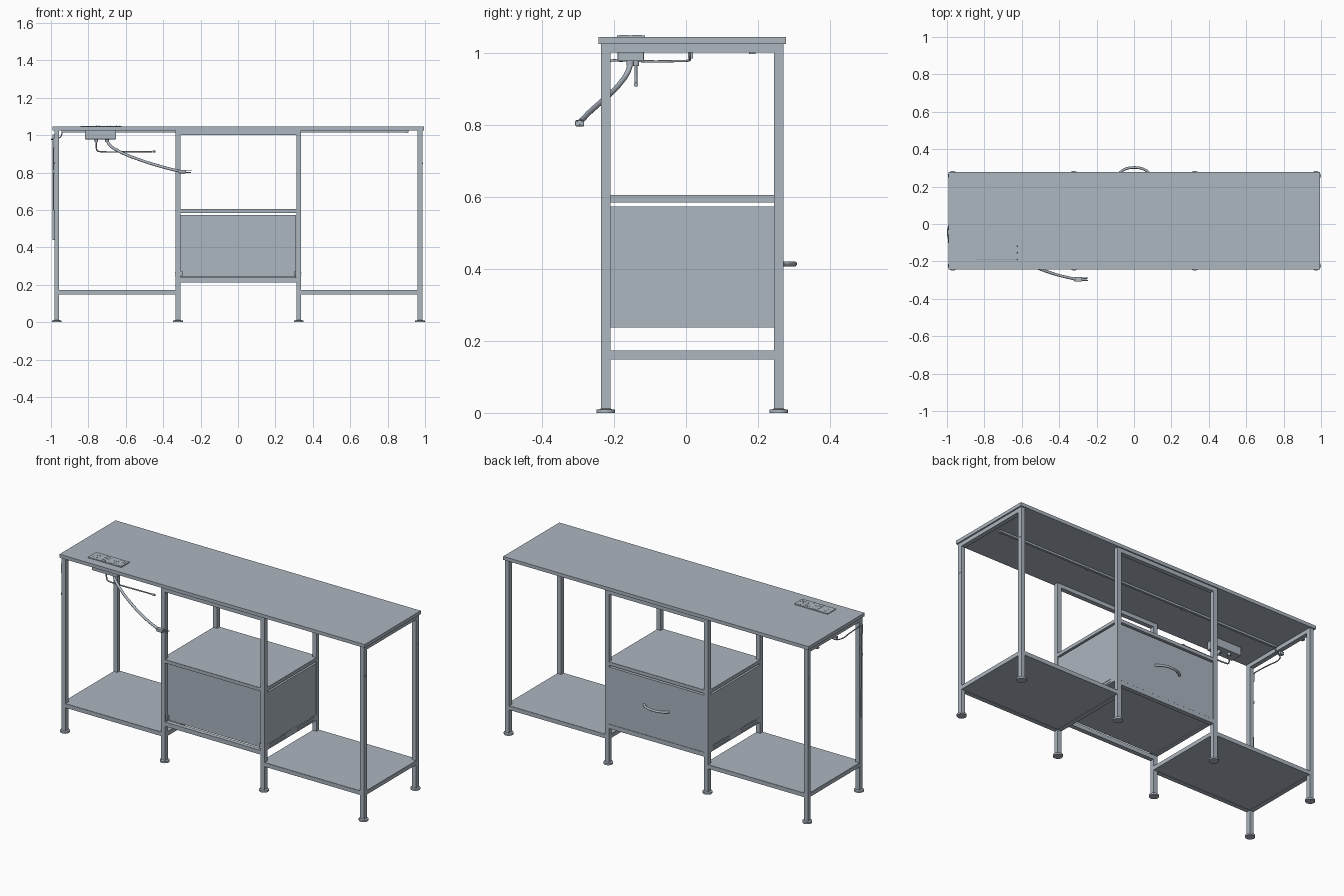
import bpy, math
from mathutils import Vector

CX = 0.002                      # desk frame centre
LEG = 0.026                     # tube width
YF, YB = -0.223, 0.258          # front / back leg lines
XE, XM = 0.971, 0.323           # end / middle leg offsets


def box(name, x, y, z, bevel=0.0):
    """Box from (min, max) pairs."""
    bpy.ops.mesh.primitive_cube_add(size=1)
    o = bpy.context.object
    o.name = name
    lo, hi = Vector((x[0], y[0], z[0])), Vector((x[1], y[1], z[1]))
    for v in o.data.vertices:
        v.co = lo + Vector([(hi[i] - lo[i]) * (v.co[i] + 0.5) for i in range(3)])
    if bevel:
        m = o.modifiers.new("bevel", 'BEVEL')
        m.width, m.segments = bevel, 2
    return o


def cyl(name, loc, r, depth, axis='Z', verts=24):
    rot = {'Z': (0, 0, 0), 'X': (0, math.pi / 2, 0), 'Y': (math.pi / 2, 0, 0)}[axis]
    bpy.ops.mesh.primitive_cylinder_add(radius=r, depth=depth, location=loc, rotation=rot, vertices=verts)
    o = bpy.context.object
    o.name = name
    bpy.ops.object.shade_smooth_by_angle()
    return o


def tube(name, pts, r):
    """Smooth round cable through points."""
    c = bpy.data.curves.new(name, 'CURVE')
    c.dimensions = '3D'
    c.bevel_depth, c.bevel_resolution, c.resolution_u = r, 3, 8
    c.use_fill_caps = True
    s = c.splines.new('BEZIER')
    s.bezier_points.add(len(pts) - 1)
    for p, co in zip(s.bezier_points, pts):
        p.co = co
        p.handle_left_type = p.handle_right_type = 'AUTO'
    o = bpy.data.objects.new(name, c)
    bpy.context.collection.objects.link(o)
    return o


h = LEG / 2


def rail_x(name, x0, x1, y, z):
    box(name, (x0 + h, x1 - h), (y - h, y + h), z)


def rail_y(name, x, z):
    box(name, (x - h, x + h), (YF + h, YB - h), z)


def shelf(name, x0, x1, z0, z1):
    """Board laid over a rail frame between four legs."""
    for y in (YF, YB):
        rail_x(name + "_rail", x0, x1, y, (z0, z1 - 0.002))
    for x in (x0, x1):
        rail_y(name + "_side_rail", x, (z0, z1 - 0.002))
    e = h - 0.001
    box(name + "_board", (x0 - e, x1 + e), (YF - e, YB + e), (z0 + 0.002, z1))


xs = [CX - XE, CX - XM, CX + XM, CX + XE]

# Table top
box("table_top", (CX - 0.993, CX + 0.992), (-0.243, 0.278), (1.025, 1.045))

# Legs and levelling feet
for x in xs:
    for y in (YF, YB):
        box("leg", (x - h, x + h), (y - h, y + h), (0.012, 1.025))
        cyl("foot_pad", (x, y, 0.005), 0.026, 0.01)
        bpy.ops.mesh.primitive_cone_add(radius1=0.018, radius2=0.010, depth=0.004,
                                        location=(x, y, 0.012), vertices=24)
        bpy.context.object.name = "foot_collar"

# Upper frame
for x in (xs[0], xs[3]):
    rail_y("top_end_rail", x, (1.002, 1.025))
for y in (YF, YB):
    rail_x("top_middle_rail", xs[1], xs[2], y, (1.002, 1.025))

# Shelves
shelf("left_shelf", xs[0], xs[1], 0.149, 0.173)
shelf("right_shelf", xs[2], xs[3], 0.149, 0.173)
shelf("middle_shelf", xs[1], xs[2], 0.585, 0.605)

# Drawer bay: lower rails, side runners
for y in (YF, YB):
    rail_x("drawer_rail", xs[1], xs[2], y, (0.213, 0.238))
for s in (-1, 1):
    x = CX + s * XM
    rail_y("drawer_side_rail", x, (0.238, 0.272))
    for y0, y1 in ((-0.185, -0.035), (0.07, 0.22)):
        for z in (0.248, 0.263):
            xo = x + s * h
            box("runner_slot_edge", (xo - 0.002, xo + 0.002), (y0, y1), (z - 0.002, z + 0.002))
    xi = CX + s * (XM - h - 0.006)
    box("drawer_slide", (xi - 0.005, xi + 0.005), (YF - 0.008, YB - h), (0.246, 0.274))

# Drawer body
dx0, dx1 = xs[1] + h + 0.001, xs[2] - h - 0.001
box("drawer_front", (dx0, dx1), (0.250, 0.270), (0.239, 0.574))
box("drawer_rear", (dx0, dx1), (-0.215, -0.200), (0.25, 0.574))
box("drawer_bottom", (dx0, dx1), (-0.210, 0.250), (0.241, 0.252))
for s in (-1, 1):
    x = CX + s * (XM + 0.004)
    box("drawer_side", (x - 0.008, x + 0.008), (-0.212, 0.247), (0.271, 0.574))

# Drawer handle
hz = 0.414
tube("drawer_handle", [(CX - 0.082, 0.268, hz), (CX - 0.066, 0.284, hz), (CX - 0.035, 0.298, hz),
                       (CX, 0.302, hz), (CX + 0.035, 0.298, hz), (CX + 0.066, 0.284, hz),
                       (CX + 0.082, 0.268, hz)], 0.0068)

# Power outlet: body, cover plate, sockets
box("outlet_body", (-0.818, -0.652), (-0.19, -0.117), (0.978, 1.03), 0.002)
box("outlet_plate", (-0.842, -0.624), (-0.192, -0.114), (1.044, 1.0495), 0.001)
for x in (-0.75, -0.69, -0.642):
    for y in (-0.172, -0.136):
        box("socket", (x - 0.018, x + 0.018), (y - 0.014, y + 0.014), (1.048, 1.0502))
        for d in (-0.007, 0.007):
            box("socket_slot", (x + d - 0.002, x + d + 0.002), (y - 0.005, y + 0.005), (1.049, 1.051))
for y in (-0.168, -0.14):
    box("charging_port", (-0.822, -0.796), (y - 0.006, y + 0.006), (1.048, 1.0502))

# Power cable and plug
cyl("cable_sleeve", (-0.70, -0.155, 0.972), 0.011, 0.016)
tube("power_cable", [(-0.70, -0.153, 0.975), (-0.69, -0.16, 0.952), (-0.64, -0.183, 0.916),
                     (-0.525, -0.232, 0.868), (-0.417, -0.270, 0.834), (-0.337, -0.290, 0.813),
                     (-0.315, -0.295, 0.809)], 0.0075)
box("plug", (-0.318, -0.278), (-0.308, -0.283), (0.796, 0.814), 0.004)
for y in (-0.302, -0.289):
    box("plug_prong", (-0.28, -0.246), (y - 0.002, y + 0.002), (0.808, 0.812))
cyl("plug_pin", (-0.265, -0.295, 0.800), 0.003, 0.03, 'X', 12)

# Thin lead from outlet
cyl("lead_sleeve", (-0.757, -0.139, 0.972), 0.009, 0.016)
tube("thin_lead", [(-0.757, -0.139, 0.978), (-0.757, -0.139, 0.93), (-0.752, -0.139, 0.917),
                   (-0.735, -0.139, 0.912), (-0.46, -0.139, 0.912)], 0.0038)
cyl("lead_tip", (-0.45, -0.139, 0.912), 0.006, 0.016, 'X', 12)

# Light strip under the top with clips
box("light_strip", (-0.945, 0.912), (0.004, 0.018), (1.014, 1.025))
for x in (-0.94, -0.32, 0.32, 0.9):
    box("strip_clip", (x - 0.005, x + 0.005), (0.000, 0.022), (1.012, 1.025))
box("cable_clip", (-0.99, -0.972), (0.175, 0.193), (0.997, 1.004))
box("wire_clip", (-0.992, -0.968), (0.006, 0.02), (0.985, 1.003))

# Strip wire, hanging controller lead on the left end
tube("strip_wire", [(-0.94, 0.011, 1.012), (-0.95, 0.011, 0.99), (-0.975, 0.008, 0.980),
                    (-0.995, -0.025, 0.978), (-0.990, -0.10, 0.977), (-0.988, -0.18, 0.979),
                    (-0.988, -0.215, 0.975), (-0.988, -0.222, 0.95)], 0.0032)
tube("controller_lead", [(-0.988, -0.222, 0.96), (-0.988, -0.222, 0.70), (-0.988, -0.222, 0.48)], 0.003)
box("controller", (-0.991, -0.981), (-0.231, -0.214), (0.93, 0.985), 0.002)
box("lead_clip", (-0.991, -0.981), (-0.229, -0.215), (0.80, 0.815))
box("receiver", (-0.991, -0.982), (-0.227, -0.217), (0.44, 0.60), 0.001)

# Bolts on the outer faces of the end legs
for s, x in ((-1, xs[0]), (1, xs[3])):
    for y in (YF, YB):
        cyl("leg_bolt", (x + s * h, y, 0.85), 0.005, 0.004, 'X', 12)

# Blue-grey finish on everything
mat = bpy.data.materials.new("blue_grey")
mat.diffuse_color = (0.415, 0.465, 0.525, 1.0)
for o in bpy.data.objects:
    o.data.materials.append(mat)
